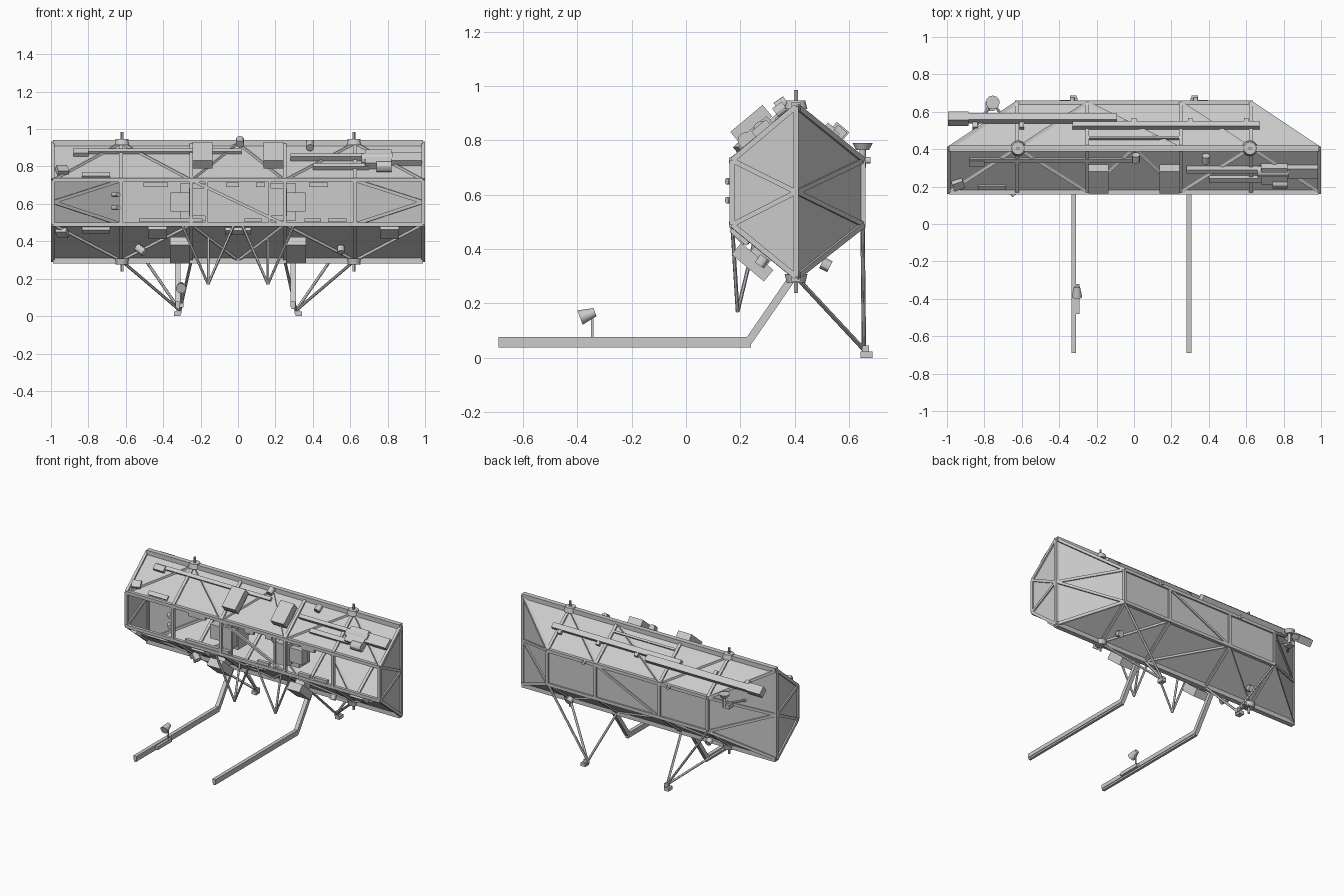
import bpy, bmesh, math
from mathutils import Vector, Matrix

cube = bpy.data.objects.get("Cube")
if cube:
    bpy.data.objects.remove(cube, do_unlink=True)


def finish(name, bm):
    mesh = bpy.data.meshes.new(name)
    bm.to_mesh(mesh)
    bm.free()
    obj = bpy.data.objects.new(name, mesh)
    bpy.context.collection.objects.link(obj)
    return obj


def add_box(bm, center, size, tilt=0, spin=0):
    m = (Matrix.Translation(center) @ Matrix.Rotation(math.radians(spin), 4, 'Z')
         @ Matrix.Rotation(math.radians(tilt), 4, 'X') @ Matrix.Diagonal((*size, 1)))
    bmesh.ops.create_cube(bm, size=1, matrix=m)


def between(a, b):
    a, b = Vector(a), Vector(b)
    q = (b - a).to_track_quat('Z', 'Y').to_matrix().to_4x4()
    return Matrix.Translation((a + b) / 2) @ q, (b - a).length


def add_beam(bm, a, b, w):
    m, length = between(a, b)
    bmesh.ops.create_cube(bm, size=1, matrix=m @ Matrix.Diagonal((w, w, length, 1)))


def add_rod(bm, a, b, r1, r2=None, sides=12):
    m, length = between(a, b)
    bmesh.ops.create_cone(bm, cap_ends=True, segments=sides, radius1=r1,
                          radius2=r1 if r2 is None else r2, depth=length, matrix=m)


def boxes(name, items):
    bm = bmesh.new()
    for item in items:
        add_box(bm, *item)
    return finish(name, bm)


def beams(name, pairs, w):
    bm = bmesh.new()
    for a, b in pairs:
        add_beam(bm, a, b, w)
    return finish(name, bm)


def rods(name, items):
    bm = bmesh.new()
    for item in items:
        add_rod(bm, *item)
    return finish(name, bm)


def panel(name, *polys):
    bm = bmesh.new()
    for pts in polys:
        bm.faces.new([bm.verts.new(p) for p in pts])
    return finish(name, bm)


def chain(pts):
    return list(zip(pts, pts[1:]))


# Hull cross-section stations: (y, z)
FT, TOP, BT = (.17, .727), (.405, .925), (.65, .727)
FB, KEEL, BB = (.17, .49), (.405, .298), (.65, .49)
E, S, MID = .99, .625, .25
half = {FT: E, TOP: E, KEEL: E, FB: E, BT: S, BB: S}


def P(x, station):
    return (x, *station)


def span(station):
    return P(-half[station], station), P(half[station], station)


# Skin panels; the front band stays open
for label, a, b in (("top_front", FT, TOP), ("top_rear", TOP, BT), ("rear", BT, BB),
                    ("bottom_rear", BB, KEEL), ("bottom_front", KEEL, FB)):
    (a0, a1), (b0, b1) = span(a), span(b)
    panel(label + "_panel", (a0, a1, b1, b0))
for label, s in (("right", -1), ("left", 1)):
    panel(label + "_end_panel",
          [P(s * E, q) for q in (FT, TOP, KEEL, FB)],
          [P(s * E, TOP), P(s * S, BT), P(s * S, BB), P(s * E, KEEL)])

# Longerons
beams("longerons", [span(q) for q in (FT, FB, BT, BB)], .022)
beams("top_and_keel_beams", [span(q) for q in (TOP, KEEL)], .034)

# End frames with bracing meeting at the middle of each end
for label, s in (("right", -1), ("left", 1)):
    hub = (s * E, .405, .61)
    ring = [P(s * half[q], q) for q in (FT, TOP, BT, BB, KEEL, FB, FT)]
    beams(label + "_end_frame", chain(ring) + [(ring[1], ring[4])], .02)
    beams(label + "_end_braces", [(hub, ring[i]) for i in (0, 2, 3, 5)], .018)

# Cross ribs and zigzag bracing
ribs, braces = [], []
for x in (-S, -MID, MID, S):
    for a, b in ((FT, TOP), (TOP, BT), (BT, BB), (BB, KEEL), (KEEL, FB), (FB, FT)):
        ribs.append((P(x, a), P(x, b)))
for apex, front, rear in ((TOP, FT, BT), (KEEL, FB, BB)):
    braces += chain([P(-E, front), P(-S, apex), P(-MID, front), P(0, apex),
                     P(MID, front), P(S, apex), P(E, front)])
    braces += chain([P(-S, apex), P(-MID, rear), P(MID, apex)])
    braces += [(P(MID, rear), P(S, apex))]
braces += [(P(-MID, FT), P(MID, FB)), (P(MID, BT), P(-MID, BB))]
beams("cross_ribs", ribs, .02)
beams("diagonal_braces", braces, .016)

# Trunnions above and below
for label, q, d in (("upper", TOP, 1), ("lower", KEEL, -1)):
    y, z = q
    items = []
    for x in (-.62, .62):
        items += [((x, y, z - .01 * d), (x, y, z + .022 * d), .042, .034),
                  ((x, y, z), (x, y, z + .06 * d), .008)]
    rods(label + "_trunnions", items)

# Rear landing legs and feet, forward V struts
legs, vees, feet = [], [], []
for s in (-1, 1):
    foot = (s * .31, .655, .03)
    legs += [(foot, p, .008) for p in (P(s * S, KEEL), P(s * S, BB), P(s * MID, KEEL))]
    feet += [((s * .325, .664, .012), (.035, .045, .024)), ((s * .315, .66, .03), (.028, .026, .03))]
    tip = (s * .16, .19, .17)
    vees += [(tip, P(s * .3, FB), .007), (tip, P(s * .02, FB), .007),
             (tip, (s * .16, .25, .42), .007)]
rods("rear_legs", legs)
boxes("rear_feet", feet)
rods("front_v_struts", vees)

# Long forward rails that bend up to the keel
for label, x in (("right", -.322), ("left", .295)):
    bm = bmesh.new()
    add_box(bm, (x, -.225, .063), (.026, .93, .028))
    add_box(bm, (x, -.225, .044), (.018, .93, .014))
    add_beam(bm, (x, .23, .06), (x, .385, .285), .028)
    finish(label + "_rail", bm)
boxes("rail_side_plate", [((-.3, -.4, .058), (.018, .16, .025))])
rods("rail_lamp", [((-.305, -.345, .07), (-.305, -.345, .145), .005),
                   ((-.305, -.345, .145), (-.305, -.36, .155), .006),
                   ((-.305, -.335, .168), (-.305, -.39, .148), .016, .028)])

# Instrument boxes on the sloped front faces
up, down = [], []
for s in (-1, 1):
    up += [((s * .19, .24, .86), (.105, .155, .055), 40),
           ((s * .19, .275, .84), (.07, .08, .06), 40)]
    down += [((s * .31, .245, .352), (.105, .155, .055), -40),
             ((s * .31, .275, .375), (.07, .08, .06), -40)]
boxes("upper_instrument_boxes", up)
boxes("lower_instrument_boxes", down)

# Equipment behind the open front band
gear = []
for s in (-1, 1):
    gear += [((s * .22, .21, .61), (.085, .08, .15)), ((s * .31, .23, .61), (.1, .06, .1)),
             ((s * .24, .3, .61), (.14, .12, .2))]
gear += [((x, .175, .703), (w, .02, .025)) for x, w in ((-.44, .13), (-.03, .07), (.12, .05), (.43, .1))]
gear += [((x, .175, .512), (w, .025, .02)) for x, w in ((-.36, .34), (.08, .09), (.4, .09), (.53, .1))]
boxes("front_equipment", gear)
beams("front_posts", [(P(x, FT), P(x, FB)) for x in (-.17, .17)], .012)
rods("front_connectors", [((-.67, .19, z), (-.64, .15, z), .012) for z in (.58, .65)])

# Stowed booms
boxes("front_upper_boom", [((-.43, .345, .878), (.9, .025, .026), 40),
                           ((-.84, .33, .872), (.08, .04, .035), 40)])
boxes("rear_boom", [((.17, .527, .843), (1.0, .036, .03), -40)])
boxes("rear_mast", [((-.5, .565, .83), (.82, .045, .035), -40),
                    ((-.94, .562, .83), (.11, .06, .05), -40),
                    ((0, .46, .89), (.48, .014, .014), -40)])
bm = bmesh.new()
for x in (-.85, -.6, -.2, 0, .3, .6):
    add_box(bm, (x, .53, .828), (.025, .06, .04), -40)
finish("boom_brackets", bm)

# Manipulator on the left of the upper front slope
boxes("manipulator", [((.75, .27, .835), (.14, .11, .05), 40), ((.9, .28, .84), (.17, .07, .04), 40),
                      ((.48, .29, .85), (.4, .025, .03), 40), ((.55, .24, .80), (.3, .03, .025), 40)])
rods("manipulator_joints", [((.66, .28, .84), (.83, .28, .84), .032),
                            ((.74, .22, .80), (.82, .22, .80), .03)])

# Dish antenna at the rear right corner
rods("dish_antenna", [((-.755, .65, .7), (-.755, .65, .765), .012),
                      ((-.755, .65, .765), (-.755, .65, .79), .024, .037),
                      ((-.755, .65, .72), (-.84, .53, .72), .008),
                      ((-.755, .65, .71), (-.72, .6, .71), .008)])
boxes("antenna_mount", [((-.77, .63, .705), (.05, .05, .03))])

# Cameras, lamps and fittings
rods("camera_heads", [((.01, .335, .92), (.01, .37, .945), .022),
                      ((.385, .33, .9), (.385, .365, .925), .022),
                      ((-.54, .5, .35), (-.54, .53, .335), .022),
                      ((.55, .5, .35), (.55, .53, .335), .022),
                      ((-.54, .29, .37), (-.5, .27, .34), .022),
                      ((.55, .29, .37), (.55, .27, .34), .02)])
boxes("slope_fittings", [((-.94, .21, .78), (.06, .05, .03), 40, 20), ((-.76, .2, .75), (.15, .03, .025), 40),
                         ((-.94, .21, .445), (.06, .05, .03), -40, -20), ((-.76, .19, .46), (.15, .03, .025), -40),
                         ((-.43, .2, .45), (.1, .08, .03), -40), ((.81, .2, .45), (.1, .08, .03), -40),
                         ((0, .2, .455), (.14, .04, .025), -40)])
rods("rear_handles", [((x, .65, .727), (x, .68, .727), .012) for x in (-.33, .33)])

for obj in bpy.context.collection.objects:
    obj.select_set(False)
for name in ("camera_heads", "dish_antenna", "upper_trunnions", "lower_trunnions",
             "rear_legs", "front_v_struts", "rail_lamp", "manipulator_joints"):
    obj = bpy.data.objects[name]
    obj.select_set(True)
    bpy.context.view_layer.objects.active = obj
bpy.ops.object.shade_smooth_by_angle()
